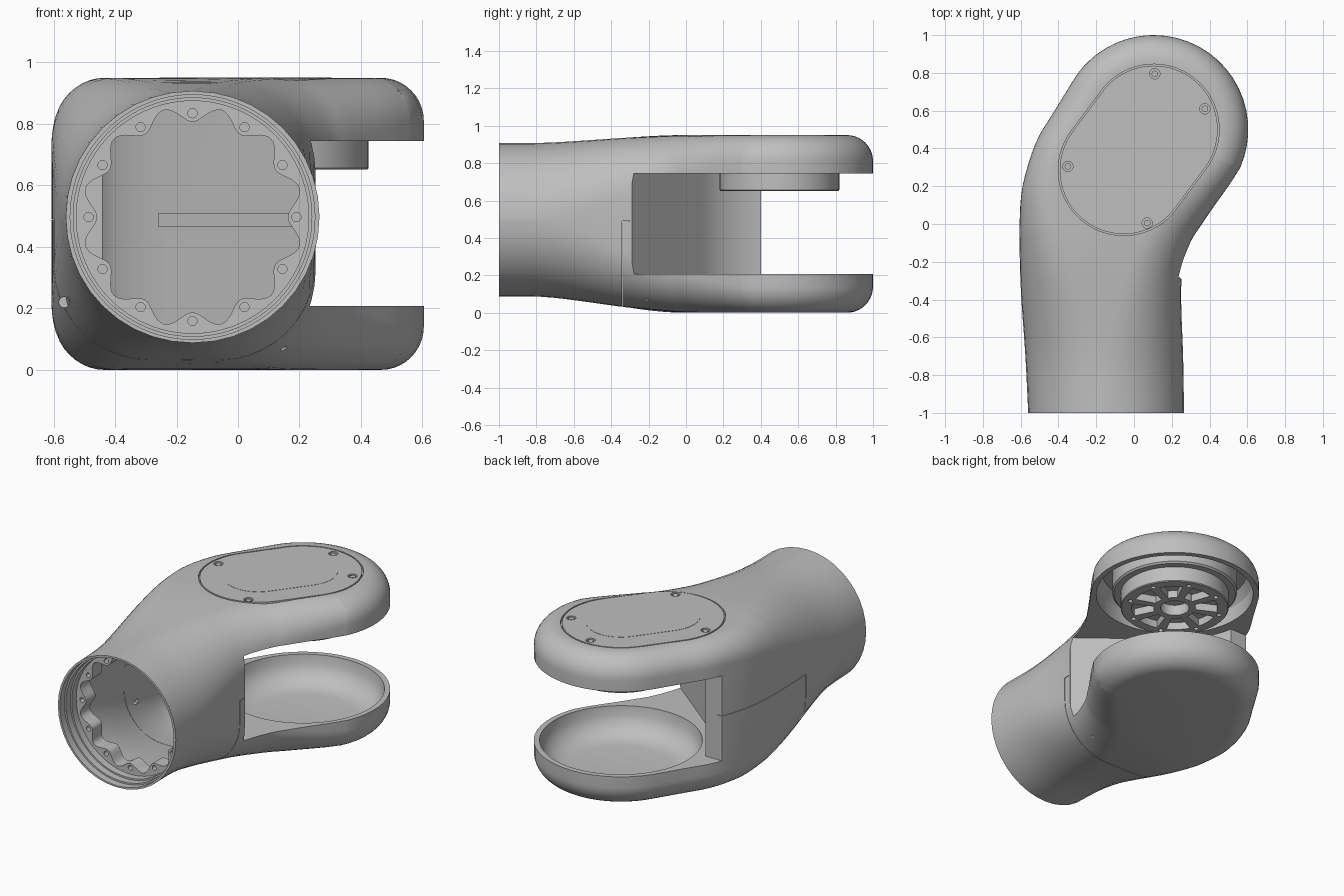
import bpy, bmesh
from math import sin, cos, pi, radians, atan2
from mathutils import Vector

if "Cube" in bpy.data.objects:
    bpy.data.objects.remove(bpy.data.objects["Cube"])

grey = bpy.data.materials.new("plain grey")
grey.use_nodes = True
grey.diffuse_color = (0.52, 0.52, 0.52, 1)
grey.node_tree.nodes["Principled BSDF"].inputs["Base Color"].default_value = (0.52, 0.52, 0.52, 1)

JOINT = Vector((0.105, 0.5))     # pivot of the fork
MOUTH = Vector((-0.148, 0.497))  # tube axis in x, z


# ---------- helpers ----------
def make(name, bm):
    bmesh.ops.recalc_face_normals(bm, faces=bm.faces)
    if bm.calc_volume(signed=True) < 0:
        bmesh.ops.reverse_faces(bm, faces=bm.faces)
    mesh = bpy.data.meshes.new(name)
    bm.to_mesh(mesh)
    bm.free()
    mesh.materials.append(grey)
    obj = bpy.data.objects.new(name, mesh)
    bpy.context.collection.objects.link(obj)
    return obj


def prism(name, pts, a, b, axis="Z"):
    """Extrude a flat outline from a to b along z or y."""
    bm = bmesh.new()
    ends = [[bm.verts.new((p[0], p[1], h) if axis == "Z" else (p[0], h, p[1])) for p in pts]
            for h in (a, b)]
    n = len(pts)
    for ring in ends:
        bm.faces.new(ring)
    for i in range(n):
        j = (i + 1) % n
        bm.faces.new((ends[0][i], ends[0][j], ends[1][j], ends[1][i]))
    return make(name, bm)


def arc(c, r, a, b, n):
    return [Vector((c[0] + r * cos(radians(a + (b - a) * i / n)),
                    c[1] + r * sin(radians(a + (b - a) * i / n)))) for i in range(n + 1)]


def circle(c, r, n=64):
    return arc(c, r, 0, 360, n)[:-1]


def rect(x0, x1, y0, y1):
    return [(x0, y0), (x1, y0), (x1, y1), (x0, y1)]


def lathe(name, c, profile, n=96):
    """Closed solid of revolution about a vertical axis."""
    bm = bmesh.new()
    rings = [[bm.verts.new((p.x, p.y, z)) for p in circle(c, r, n)] for r, z in profile]
    for lo, hi in zip(rings, rings[1:]):
        for i in range(n):
            bm.faces.new((lo[i], lo[(i + 1) % n], hi[(i + 1) % n], hi[i]))
    bm.faces.new(rings[0])
    bm.faces.new(rings[-1])
    return make(name, bm)


def volume(mesh):
    bm = bmesh.new()
    bm.from_mesh(mesh)
    v = bm.calc_volume(signed=True)
    bm.free()
    return v


def cut(target, *cutters):
    """Subtract cutters, keeping the first solver result with a plausible volume."""
    for c in cutters:
        old = volume(target.data)
        least = old - volume(c.data) - 1e-4
        for solver in ("MANIFOLD", "EXACT", "FLOAT"):
            mod = target.modifiers.new("cut", "BOOLEAN")
            mod.operation, mod.solver, mod.object = "DIFFERENCE", solver, c
            bpy.context.view_layer.update()
            graph = bpy.context.evaluated_depsgraph_get()
            mesh = bpy.data.meshes.new_from_object(target.evaluated_get(graph))
            target.modifiers.clear()
            if len(mesh.polygons) > 3 and least < volume(mesh) < old - 1e-8:
                target.data = mesh
                break
        bpy.data.objects.remove(c)


def smoothstep(t):
    t = max(0, min(1, t))
    return t * t * (3 - 2 * t)


def spline(pts, sub=4):
    """Catmull-Rom curve through the points."""
    p = [2 * pts[0] - pts[1]] + pts + [2 * pts[-1] - pts[-2]]
    out = []
    for a, b, c, d in zip(p, p[1:], p[2:], p[3:]):
        for k in range(sub):
            t = k / sub
            out.append(0.5 * (2 * b + (c - a) * t + (2 * a - 5 * b + 4 * c - d) * t * t
                              + (3 * b - a - 3 * c + d) * t ** 3))
    return out + [pts[-1]]


# ---------- shell: plan outline with a blended edge rounding ----------
LEFT = [(-.56, -1), (-.575, -.7), (-.595, -.42), (-.603, -.25), (-.606, -.1), (-.606, 0),
        (-.59, .2), (-.52, .43), (-.42, .6)]
RIGHT = [(.265, -1), (.26, -.7), (.25, -.42), (.257, -.25), (.3, -.1), (.36, 0),
         (.428, .1), (.503, .205), (.545, .27)]


def side(pts, start):
    rim = arc(JOINT, 0.5, start, 90, 16)
    return spline([Vector(p) for p in pts] + [rim[0]])[:-1] + rim


def loft(name, t, extend):
    """Shell volume shrunk by t, with the mouth pulled out by extend."""
    path = side(LEFT, 149) + side(RIGHT, -24)[-2::-1]
    m, k = len(path), 10
    bm = bmesh.new()
    cols = []
    for i, p in enumerate(path):
        d = path[min(i + 1, m - 1)] - path[max(i - 1, 0)]
        n = Vector((d.y, -d.x)).normalized()
        if i in (0, m - 1):
            n = Vector((1 if i == 0 else -1, 0))
        s, h = smoothstep((p.y + 0.85) / 1.25), smoothstep((p.y + 0.85) / 0.85)
        lo, hi = 0.088 * (1 - h) + t, 0.907 + 0.043 * h - t
        r = 0.14 + 0.268 * (1 - s) - t
        rz = min(r, (hi - lo) / 2 - 0.002)
        y_off = -extend if i in (0, m - 1) else 0
        col = []
        for half in (0, 1):
            for j in range(k + 1):
                a = pi / 2 * (j / k if half == 0 else 1 - j / k)
                q = p + n * (t + r * (1 - sin(a)))
                z = lo + rz * (1 - cos(a)) if half == 0 else hi - rz * (1 - cos(a))
                col.append(bm.verts.new((q.x, q.y + y_off, z)))
        cols.append(col)
    for a, b in zip(cols, cols[1:]):
        for j in range(len(a) - 1):
            bm.faces.new((a[j], b[j], b[j + 1], a[j + 1]))
    for i in range(m // 2):
        a, b, c, d = cols[i], cols[i + 1], cols[m - 2 - i], cols[m - 1 - i]
        for e in (0, -1):
            bm.faces.new((a[e], b[e], d[e]) if b is c else (a[e], b[e], c[e], d[e]))
    bm.faces.new(cols[0] + cols[-1][::-1])
    bmesh.ops.triangulate(bm, faces=bm.faces)
    return make(name, bm)


# Gap of the fork: straight inner wall that wraps round the joint
gap = ([Vector((1.3, -.29)), Vector((.25, -.29))] + arc(JOINT, 0.53, 231.9, 190.9, 12)
       + [Vector(p) for p in ((-1, .4), (-1, 1.3), (1.3, 1.3))])
behind = [p + Vector((-.025, -.025)) for p in gap]

shell = loft("elbow_shell", 0, 0)
cavity = loft("cavity", 0.04, 0.1)
cut(cavity, prism("keep_wall", behind, -1, 2))
cut(shell, cavity,
    prism("mouth_step", circle(MOUTH, 0.398, 96), -1.1, -.955, "Y"),
    prism("mouth_bore", circle(MOUTH, 0.388, 96), -1.1, -.91, "Y"),
    prism("flange_seat", circle(MOUTH, 0.378, 96), -1.1, -.86, "Y"),
    prism("fork_gap", gap, .207, .745),
    lathe("dish", JOINT, [(.30, .035), (.35, .042), (.40, .065), (.44, .105),
                          (.46, .15), (.468, .22)]),
    lathe("upper_pocket", JOINT, [(.465, .73), (.465, .84), (.43, .9)]))

# Hairline seams of the lower cover and its two screw openings
cut(shell,
    prism("seam_across", rect(-.8, .5, -.3415, -.3385), -.1, .49),
    prism("seam_left", rect(-.8, -.5, -.34, .45), .4885, .4915),
    prism("seam_right", rect(.2, .5, -.34, -.3), .4885, .4915),
    prism("opening_right", circle((.155, .057), .017, 24), -.45, -.2, "Y"),
    prism("opening_left", circle((-.565, .22), .017, 24), -.45, -.2, "Y"))

# ---------- top lid with inner panel and screws ----------
TAIL = Vector((-.055, .285))


def stadium(r):
    d = JOINT - TAIL
    a = atan2(d.y, d.x) * 180 / pi
    return arc(JOINT, r, a - 90, a + 90, 40) + arc(TAIL, r, a + 90, a + 270, 40)


cut(shell, prism("lid_recess", stadium(.346), .93, 1.1))
lid = prism("top_lid", stadium(.338), .925, .95)
SCREWS = [(.11, .795), (.375, .61), (-.35, .305), (.07, .005)]
for s in SCREWS:
    cut(lid, prism("screw_hole", circle(s, .027, 32), .932, 1))
screws = [prism("lid_screw", circle(s, .017, 24), .925, .946) for s in SCREWS]
panel = prism("lid_panel", stadium(.2), .945, .9515)

# ---------- scalloped mounting flange inside the tube ----------
scallop = [MOUTH + Vector((cos(a), sin(a))) * (.335 - .025 * cos(12 * a))
           for a in (2 * pi * i / 192 for i in range(192))]
flange = prism("mounting_flange", circle(MOUTH, .39, 96), -.865, -.77, "Y")
cut(flange, prism("flange_opening", scallop, -1, -.7, "Y"))
for i in range(12):
    c = MOUTH + Vector((cos(i * pi / 6), sin(i * pi / 6))) * .338
    cut(flange, prism("bolt_hole", circle(c, .015, 20), -1, -.82, "Y"))

# Rib along the back of the inner wall
p, q = behind[1], behind[2]
d = (q - p).normalized()
back = Vector((-.012, -.012))
rib = prism("wall_rib", [p + d * .04, q, q + back, p + d * .04 + back], .465, .51)

# ---------- drive hub hanging under the upper arm ----------
hub_base = lathe("hub_base", JOINT, [(.36, .75), (.37, .76), (.37, .905)])
hub = lathe("drive_hub", JOINT, [(.315, .652), (.32, .657), (.32, .8)])
cut(hub, prism("hub_bore", circle(JOINT, .085, 48), .6, .72))
for i in range(8):
    a = i * 45
    cut(hub, prism("window", arc(JOINT, .255, a - 16, a + 16, 8) + arc(JOINT, .125, a + 13, a - 13, 6),
                   .6, .7),
        prism("small_hole", circle(arc(JOINT, .275, a + 22.5, 0, 1)[0], .014, 16), .6, .69))

# ---------- shading ----------
parts = [shell, lid, panel, flange, rib, hub_base, hub] + screws
bpy.ops.object.select_all(action="DESELECT")
for o in parts:
    o.select_set(True)
bpy.context.view_layer.objects.active = shell
bpy.ops.object.shade_smooth_by_angle(angle=radians(30))
